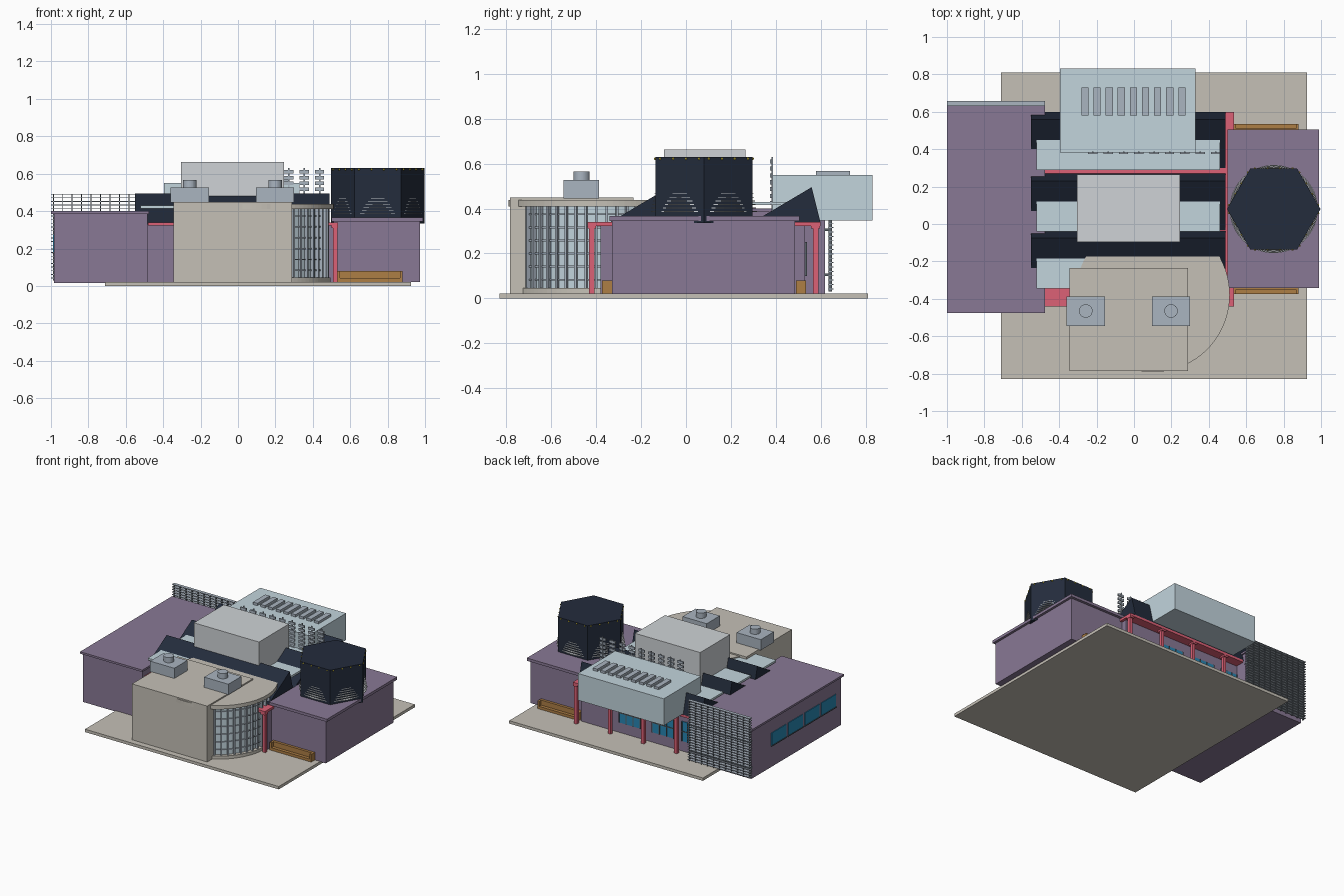
import bpy, bmesh, math

if "Cube" in bpy.data.objects:
    bpy.data.objects.remove(bpy.data.objects["Cube"])

def mat(name, r, g, b):
    m = bpy.data.materials.new(name)
    m.diffuse_color = (r, g, b, 1)
    m.use_nodes = True
    m.node_tree.nodes["Principled BSDF"].inputs["Base Color"].default_value = m.diffuse_color
    return m

PURPLE = mat("purple", .25, .19, .30)
PINK = mat("pink", .72, .12, .18)
BEIGE = mat("beige", .56, .53, .47)
PALE = mat("pale_blue", .54, .66, .72)
DARK = mat("dark_navy", .017, .025, .045)
GREY = mat("light_grey", .62, .65, .67)
STEEL = mat("steel", .40, .46, .53)
METAL = mat("dark_metal", .10, .12, .14)
WOOD = mat("wood", .42, .21, .06)
BLUE = mat("window_blue", .02, .24, .45)
YELLOW = mat("yellow", .8, .65, .05)

def finish(name, bm, m):
    bmesh.ops.recalc_face_normals(bm, faces=bm.faces)
    me = bpy.data.meshes.new(name)
    bm.to_mesh(me)
    bm.free()
    me.materials.append(m)
    ob = bpy.data.objects.new(name, me)
    bpy.context.collection.objects.link(ob)
    return ob

def boxes(name, m, *specs):
    """Each spec is x0, x1, y0, y1, z0, z1; all go into one object."""
    bm = bmesh.new()
    for x0, x1, y0, y1, z0, z1 in specs:
        vs = bmesh.ops.create_cube(bm, size=1)['verts']
        for v in vs:
            v.co = ((x0 + x1) / 2 + v.co.x * (x1 - x0),
                    (y0 + y1) / 2 + v.co.y * (y1 - y0),
                    (z0 + z1) / 2 + v.co.z * (z1 - z0))
    return finish(name, bm, m)

def prism(name, m, pts, direction):
    """Extrude a closed outline of 3D points along a direction."""
    bm = bmesh.new()
    f = bm.faces.new([bm.verts.new(p) for p in pts])
    ext = bmesh.ops.extrude_face_region(bm, geom=[f])['geom']
    bmesh.ops.translate(bm, vec=direction,
                        verts=[v for v in ext if isinstance(v, bmesh.types.BMVert)])
    if f.is_valid and len(f.edges) and all(len(e.link_faces) == 1 for e in f.edges):
        bm.faces.ensure_lookup_table()
    # close the starting end if the extrusion consumed it
    bmesh.ops.holes_fill(bm, edges=[e for e in bm.edges if len(e.link_faces) == 1])
    return finish(name, bm, m)

def ngon(cx, cy, r, z, n=64, ymax=9):
    pts = [(cx + r * math.cos(2 * math.pi * i / n), cy + r * math.sin(2 * math.pi * i / n), z)
           for i in range(n)]
    return [p for p in pts if p[1] <= ymax]

def disc(name, m, cx, cy, r, z0, z1, n=64, ymax=9):
    return prism(name, m, ngon(cx, cy, r, z0, n, ymax), (0, 0, z1 - z0))

# ground slab
boxes("ground_slab", BEIGE, (-.71, .925, -.83, .81, 0, .022))

# left and right wings with overhanging roofs
boxes("left_wing_walls", PURPLE, (-.985, -.485, -.46, .62, .015, .39))
boxes("left_wing_roof", PURPLE, (-1, -.475, -.475, .635, .385, .4))
boxes("right_wing_walls", PURPLE, (.51, .972, -.33, .485, .02, .35))
boxes("right_wing_roof", PURPLE, (.5, .99, -.342, .505, .345, .366))

# side windows of the left wing
for i in range(4):
    y = .38 - i * .2
    boxes("left_window", BLUE, (-.99, -.98, y - .175, y, .18, .275))
    boxes("left_window_sill", METAL, (-.993, -.98, y - .18, y + .005, .173, .18))

# central hall with pink deck and columns
boxes("hall_walls", PURPLE, (-.49, .515, -.38, .53, .02, .33))
boxes("hall_deck", PINK, (-.482, .535, -.44, .6, .322, .34))
for x in (.52, .235, -.045, -.325):
    for y in (-.42, .578):
        boxes("column", PINK, (x - .012, x + .012, y - .012, y + .012, .02, .325),
              (x - .02, x + .015, y - .02, y + .02, .31, .325))

# rear windows with mullions
for x in (.1, -.18, -.41):
    w = .09 if x > -.4 else .07
    boxes("rear_window", BLUE, (x - w, x + w, .525, .535, .1, .25))
    boxes("rear_window_frame", METAL,
          *[(x + k * w - .003, x + k * w + .003, .53, .539, .1, .25) for k in (-1, -.33, .33, 1)],
          (x - w, x + w, .53, .539, .172, .178))

# sawtooth roofs with flat pale panels
for y in (.6, .27, -.035):
    prism("sawtooth_roof", DARK,
          [(-.55, y - .31, .335), (-.55, y - .04, .495), (-.55, y, .335)], (1.04, 0, 0))
    boxes("skylight_panel", PALE, (-.52, .46, y - .31, y - .13, .415, .43))

# rooftop grey block
boxes("roof_block", GREY, (-.305, .245, -.097, .265, .34, .662))

# rear pale box with roof slats
boxes("rear_box", PALE, (-.395, .33, .382, .832, .346, .55))
boxes("rear_box_slats", STEEL,
      *[(-.281 + i * .0647, -.243 + i * .0647, .58, .73, .545, .568) for i in range(9)])

# row of louvred posts in front of the rear box
for i in range(9):
    x = -.22 + i * .082
    boxes("post_louvre", STEEL, (x - .004, x + .004, .38, .388, .34, .63),
          *[(x - .025, x + .025, .374, .384, .415 + k * .031, .433 + k * .031) for k in range(7)])

# slatted screen behind the left wing
boxes("screen_slats", STEEL,
      *[(-1, -.475, .632, .658, .04 + k * .0195, .044 + k * .0195) for k in range(24)])
boxes("screen_posts", METAL,
      *[(-.99 + k * .0505, -.985 + k * .0505, .635, .65, .03, .488) for k in range(11)],
      *[(-.99, -.48, .615, .645, z, z + .01) for z in (.1, .3)])

# front beige block and rounded drum
CX, CY, YM = .1, -.38, -.172
boxes("front_block", BEIGE, (-.345, .29, -.785, -.235, .02, .448))
disc("drum_roof", BEIGE, CX, CY, .412, .41, .438, 96, YM)
disc("drum_base", BEIGE, CX, CY, .395, .02, .045, 96, YM)
disc("drum_glass", PALE, CX, CY, .368, .045, .41, 96, YM)
for k in range(6):
    z = .08 + k * .058
    disc("drum_transom", STEEL, CX, CY, .376, z, z + .007, 96, YM)
for k in range(15):
    a = math.radians(-66 + k * 7)
    ob = boxes("drum_mullion", STEEL, (.365, .388, -.005, .005, .045, .41))
    ob.rotation_euler.z = a
    ob.location = (CX, CY, 0)

# rooftop fan units
for x in (-.258, .198):
    boxes("fan_unit", STEEL, (x - .102, x + .102, -.545, -.387, .445, .526))
    disc("fan_cap", STEEL, x, -.465, .036, .52, .566, 24)

# hexagonal tower with rings showing as slits on each face
TX, TY = .747, .08
disc("tower", DARK, TX, TY, .25, .335, .63, 6)
for k in range(6):
    disc("tower_ring", GREY, TX, TY, .236 - k * .0032, .384 + k * .016, .388 + k * .016, 48)

# small lamps around the tower rim
bm = bmesh.new()
hexa = ngon(TX, TY, .251, .622, 6)
for i in range(6):
    p, q = hexa[i], hexa[(i + 1) % 6]
    for t in (.1, .37, .63, .9):
        vs = bmesh.ops.create_icosphere(bm, subdivisions=1, radius=.006)['verts']
        bmesh.ops.translate(bm, verts=vs, vec=[p[j] + (q[j] - p[j]) * t for j in range(3)])
finish("tower_lamps", bm, YELLOW)

# wooden benches along the right wing
for y, s in ((-.33, -1), (.49, 1)):
    ya, yb, yc = y, y + s * .02, y + s * .045
    boxes("bench", WOOD, (.53, .88, min(ya, yb), max(ya, yb), .02, .08),
          (.53, .88, min(ya, yc), max(ya, yc), .022, .042),
          *[(x, x + .015, min(ya, yc), max(ya, yc), .022, .08) for x in (.53, .865)])
